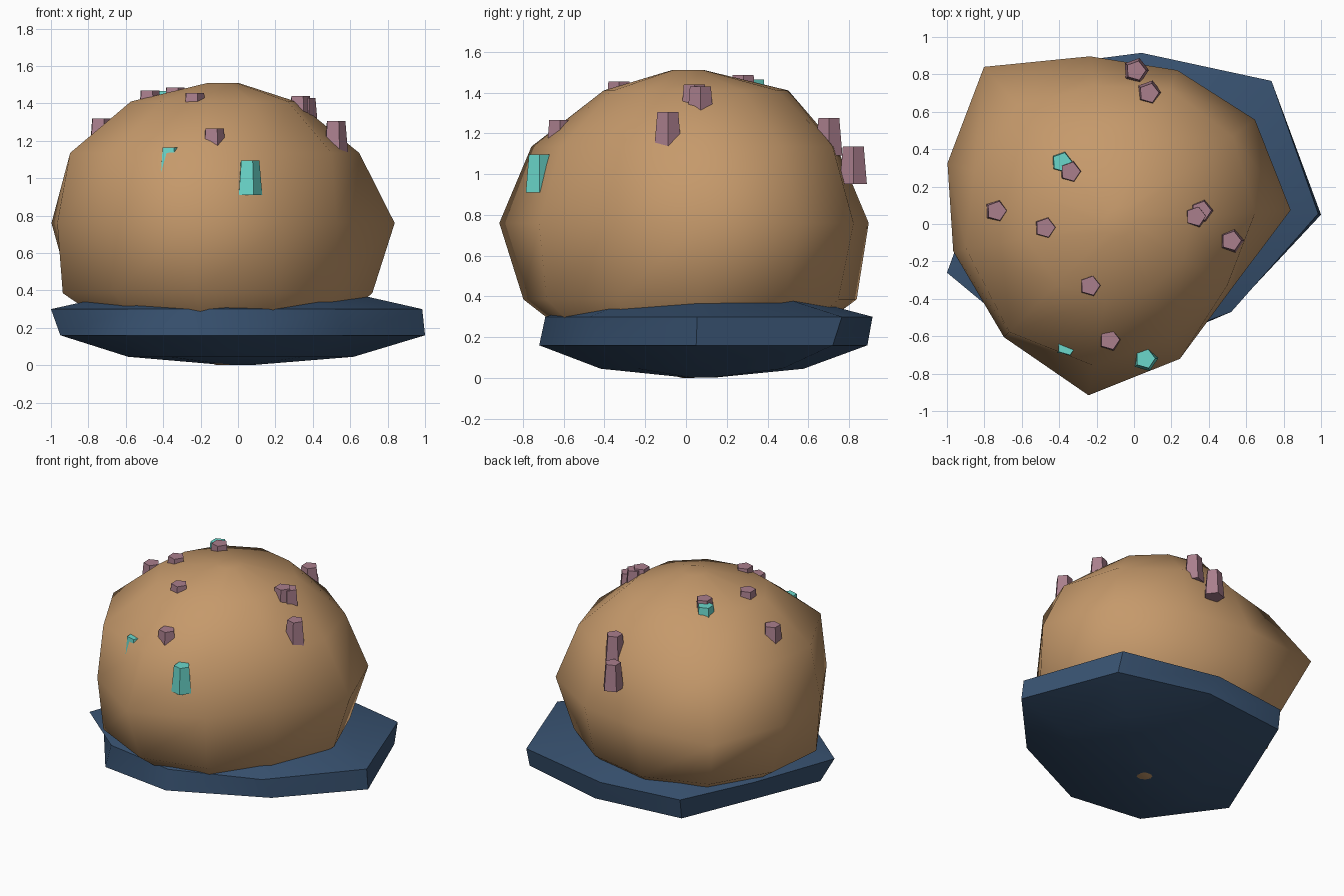
import bpy, bmesh, math

if "Cube" in bpy.data.objects:
    bpy.data.objects.remove(bpy.data.objects["Cube"])


def material(name, rgb):
    m = bpy.data.materials.new(name)
    m.diffuse_color = (*rgb, 1)
    m.use_nodes = True
    m.node_tree.nodes["Principled BSDF"].inputs["Base Color"].default_value = m.diffuse_color
    return m


BROWN = material("baked_brown", (0.56, 0.32, 0.147))
BLUE = material("dark_blue", (0.040, 0.085, 0.165))
PINK = material("dusty_pink", (0.40, 0.21, 0.265))
TEAL = material("teal", (0.147, 0.68, 0.60))


def loft(name, rings, mat, smooth=None):
    """Skin a stack of equal-length rings (bottom to top) and cap both ends."""
    bm = bmesh.new()
    rows = [[bm.verts.new(p) for p in ring] for ring in rings]
    n = len(rows[0])
    for a, b in zip(rows, rows[1:]):
        for i in range(n):
            j = (i + 1) % n
            bm.faces.new((a[i], a[j], b[j], b[i]))
    bm.faces.new(rows[0][::-1])
    bm.faces.new(rows[-1])
    bmesh.ops.recalc_face_normals(bm, faces=bm.faces)
    me = bpy.data.meshes.new(name)
    bm.to_mesh(me)
    bm.free()
    me.materials.append(mat)
    ob = bpy.data.objects.new(name, me)
    bpy.context.collection.objects.link(ob)
    if smooth:
        bpy.ops.object.select_all(action='DESELECT')
        bpy.context.view_layer.objects.active = ob
        ob.select_set(True)
        bpy.ops.object.shade_smooth_by_angle(angle=math.radians(smooth))
    return ob


# Bun: lumpy sphere, radii per column at each ring height
ANGLES = [math.radians(a) for a in (4, 37, 69, 100, 131, 161, 190, 225, 260, 294, 330)]
BUN = [
    (0.00, [0.03] * 11),
    (0.11, [0.46] * 11),
    (0.385, [.80, .79, .79, .84, .89, .86, .87, .83, .82, .76, .70]),
    (0.76, [.92, .91, .87, .90, 1.10, .97, .90, .87, .94, .80, .70]),
    (1.135, [.73, .76, .76, .74, .82, .82, .83, .83, .78, .68, .67]),
    (1.41, [.39, .44, .47, .50, .50, .49, .50, .47, .42, .40, .40]),
    (1.51, [0.08] * 11),
]
loft("bun", [[(-0.08 + r * math.cos(a), 0.01 + r * math.sin(a), z)
              for r, a in zip(radii, ANGLES)] for z, radii in BUN], BROWN, 50)

# Base: flattened nine-sided dish under the bun
LOW = [(1.0, .05), (.74, .72), (.10, .89), (-.54, .82), (-.74, .34),
       (-.95, -.17), (-.60, -.65), (-.07, -.72), (.56, -.42)]
HIGH = [(.985, .055), (.735, .765), (.04, .915), (-.54, .84), (-.78, .34),
        (-1.0, -.26), (-.59, -.60), (-.07, -.69), (.52, -.47)]


def scaled(points, s, z):
    return [(x * s, 0.07 + (y - 0.07) * s, z) for x, y in points]


loft("base_dish", [scaled(LOW, .09, .002), scaled(LOW, .618, .045), scaled(LOW, 1, .16),
                   scaled(HIGH, 1, .30), scaled(HIGH, .618, .385), scaled(HIGH, .09, .44)],
     BLUE, 50)


# Toppings: small five-sided tapered pegs, given by x, y and top height
def peg(name, x, y, top, mat):
    def ring(r, z):
        return [(x + r * math.cos(math.radians(-70 + 72 * k)),
                 y + r * math.sin(math.radians(-70 + 72 * k)), z) for k in range(5)]
    loft(name, [ring(.07, top - .185), ring(.054, top)], mat)


for i, p in enumerate([(.01, .82, 1.135), (.08, .70, 1.275), (.36, .07, 1.43), (.33, .04, 1.44),
                       (.52, -.09, 1.305), (-.34, .28, 1.485), (-.735, .07, 1.32),
                       (-.475, -.02, 1.47), (-.235, -.33, 1.455), (-.13, -.62, 1.265)]):
    peg(f"pink_topping_{i + 1}", *p, PINK)
for i, p in enumerate([(-.385, .33, 1.465), (-.36, -.65, 1.165), (.06, -.72, 1.095)]):
    peg(f"teal_topping_{i + 1}", *p, TEAL)
